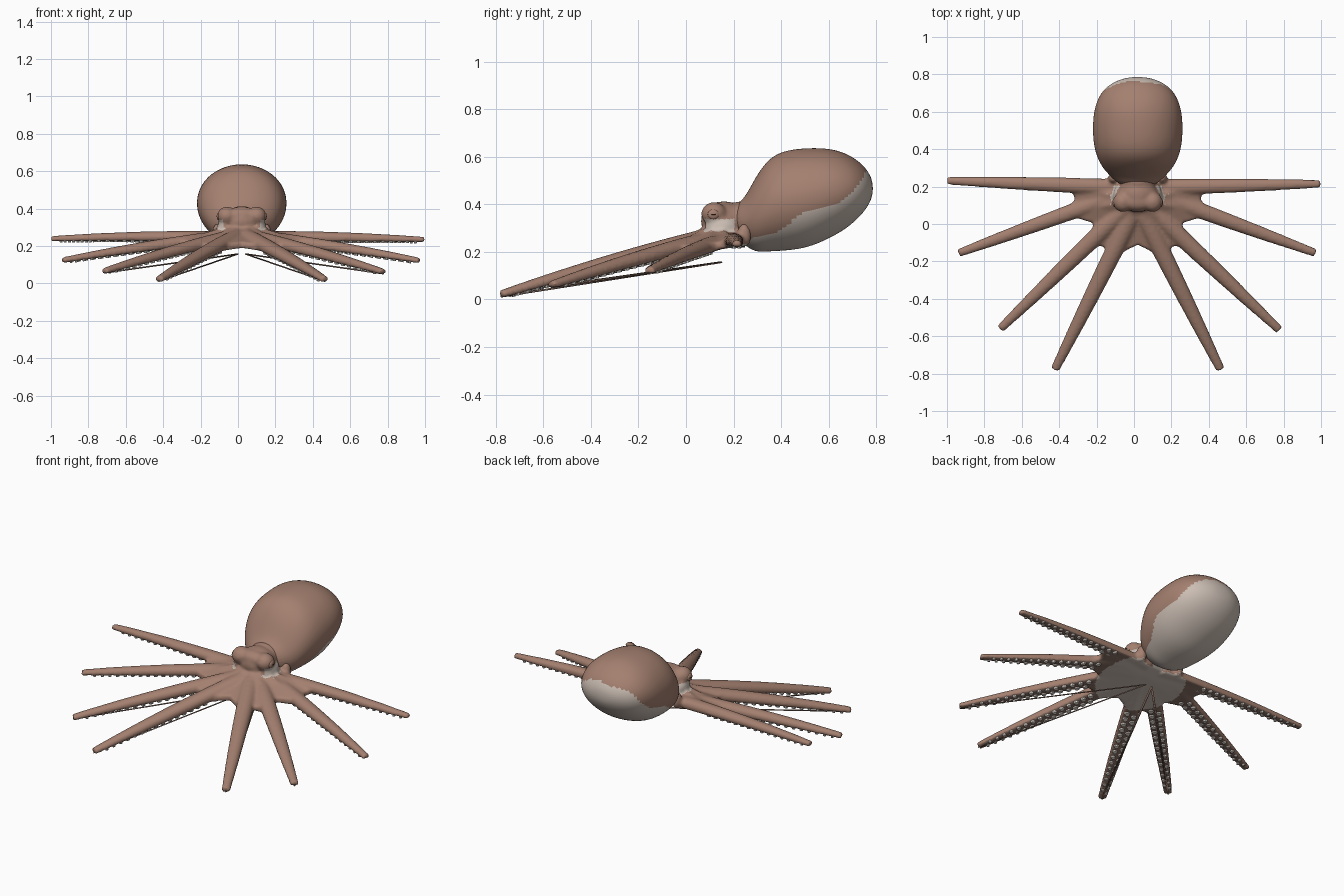
import bpy, bmesh, math
from mathutils import Vector, Matrix

if "Cube" in bpy.data.objects:
    bpy.data.objects.remove(bpy.data.objects["Cube"])

CX = 0.02  # the body sits slightly right of the arm span's centre


def material(name, rgb):
    m = bpy.data.materials.new(name)
    m.diffuse_color = (*rgb, 1)
    m.use_nodes = True
    m.node_tree.nodes["Principled BSDF"].inputs["Base Color"].default_value = m.diffuse_color
    return m


BROWN = material("skin brown", (0.37, 0.215, 0.16))
CREAM = material("belly cream", (0.60, 0.515, 0.455))
UNDER = material("arm underside brown", (0.25, 0.16, 0.125))
SUCKER = material("sucker cream", (0.75, 0.69, 0.63))
DARK = material("pupil dark", (0.05, 0.03, 0.025))


def add_loft(bm, rings):
    """Skin closed rings of points and cap both ends."""
    vs = [[bm.verts.new(p) for p in r] for r in rings]
    n = len(vs[0])
    for a, b in zip(vs, vs[1:]):
        for i in range(n):
            j = (i + 1) % n
            bm.faces.new((a[i], a[j], b[j], b[i]))
    bm.faces.new(vs[0])
    bm.faces.new(vs[-1])


def add_ball(bm, centre, radii, seg=24):
    mat = Matrix.Translation(centre) @ Matrix.Diagonal((*radii, 1))
    bmesh.ops.create_uvsphere(bm, u_segments=seg, v_segments=seg // 2, radius=1, matrix=mat)


def make_object(name, bm, mats, modifiers=(), rule=None):
    """Make the object, bake its modifiers, then colour its faces by the rule."""
    bmesh.ops.recalc_face_normals(bm, faces=bm.faces[:])
    me = bpy.data.meshes.new(name)
    bm.to_mesh(me)
    bm.free()
    ob = bpy.data.objects.new(name, me)
    bpy.context.collection.objects.link(ob)
    ob.location.x = CX
    for kind, settings in modifiers:
        mod = ob.modifiers.new(kind.title(), kind)
        for k, v in settings.items():
            setattr(mod, k, v)
    if modifiers:
        bpy.context.view_layer.update()
        deps = bpy.context.evaluated_depsgraph_get()
        baked = bpy.data.meshes.new_from_object(ob.evaluated_get(deps))
        ob.modifiers.clear()
        ob.data = baked
    ob.data.materials.clear()
    for m in mats:
        ob.data.materials.append(m)
    for p in ob.data.polygons:
        p.use_smooth = True
        p.material_index = rule(p.center, p.normal) if rule else 0
    return ob


# Mantle: rings along y as (y, centre z, half width, half height)
STATIONS = [(.20, .33, .09, .065), (.245, .325, .135, .095), (.29, .355, .182, .158),
            (.35, .40, .217, .199), (.42, .417, .237, .213), (.51, .427, .243, .212),
            (.60, .446, .237, .192), (.67, .456, .215, .162), (.72, .462, .183, .126),
            (.76, .466, .13, .085), (.787, .467, .05, .032)]
bm = bmesh.new()
SIDES = 28
add_loft(bm, [[Vector((w * math.cos(a), y, z + h * math.sin(a)))
               for a in (2 * math.pi * i / SIDES for i in range(SIDES))]
              for y, z, w, h in STATIONS])


def mantle_rule(c, n):
    edge = (0.25 + 0.44 * (c.y - 0.27) + 0.9 * max(0, c.y - .69)
            + 0.012 * math.sin(28 * c.y) + 0.008 * math.sin(31 * c.x))
    return 1 if c.y > 0.25 and c.z < edge else 0


make_object("mantle", bm, [BROWN, CREAM], [("SUBSURF", {"levels": 2})], mantle_rule)

# Arms: root, tip and thickness, back pair to front pair
ARMS = [((-.05, .195, .245), (-1.018, .232, .237), .88), ((.05, .195, .245), (.978, .215, .232), .88),
        ((-.08, .165, .25), (-.957, -.155, .122), .92), ((.08, .165, .25), (.95, -.155, .12), .92),
        ((-.05, .10, .25), (-.735, -.56, .064), .97), ((.05, .10, .25), (.757, -.566, .06), .97),
        ((-.03, .05, .25), (-.443, -.778, .02), 1.0), ((.03, .05, .25), (.443, -.778, .02), 1.0)]


def arm_frame(arm, t):
    """Centre, tangent, side, up and half width at t along an arm."""
    a, b, k = Vector(arm[0]), Vector(arm[1]), arm[2]
    centre = a.lerp(b, t) + Vector((0, 0, .025 * t * (1 - t)))
    tan = (b - a).normalized()
    side = tan.cross(Vector((0, 0, 1))).normalized()
    return centre, tan, side, side.cross(tan), k * (.050 - .026 * t ** 1.8)


bm = bmesh.new()
for arm in ARMS:
    rings = []
    for s in range(17):
        c, tan, side, up, w = arm_frame(arm, s / 16)
        ring = []
        for i in range(14):
            a = 2 * math.pi * i / 14
            rise = .8 * math.sin(a) if math.sin(a) > 0 else max(math.sin(a), -.55)
            ring.append(c + side * w * math.cos(a) + up * w * rise)
        rings.append(ring)
    add_loft(bm, rings)

# Web between the arms: rim runs alternately along arms and valleys
HALF_RIM = [(-.11, .225, .25), (-.36, .205, .237), (-.335, .13, .225), (-.40, .055, .213),
            (-.235, .005, .212), (-.27, -.115, .195), (-.155, -.12, .195),
            (-.165, -.22, .175), (-.07, -.145, .195)]
rim = [Vector(p) for p in HALF_RIM] + [Vector((0, -.11, .205))]
rim += [Vector((-x, y, z)) for x, y, z in reversed(HALF_RIM)]
top, base = Vector((0, .13, .33)), Vector((0, .12, .205))
thick = Vector((0, 0, .017))
add_loft(bm, [[top.lerp(p, .15) for p in rim],
              [top.lerp(p, .55) + Vector((0, 0, -.002)) for p in rim],
              [p + thick for p in rim], [p - thick for p in rim],
              [base.lerp(p, .2) for p in rim]])

# Head, neck, eye mounds and siphon lobes, merged with arms into one skin
add_ball(bm, (0, .16, .33), (.105, .098, .083))
add_ball(bm, (0, .23, .33), (.095, .075, .083))
add_ball(bm, (0, .12, .362), (.10, .052, .047))
for s in (-1, 1):
    add_ball(bm, (s * .08, .118, .36), (.052, .054, .05))
    add_ball(bm, (s * .09, .15, .305), (.04, .07, .045))
    add_ball(bm, (s * .13, .245, .27), (.028, .03, .05))


def skin_rule(c, n):
    if abs(c.x) > .07 and .075 < c.y < .205 and .27 < c.z < .34 and abs(n.x) > .4:
        return 1                            # pale cheek below each eye
    if n.z < -.65 and c.z < .29:
        return 1 if math.hypot(c.x, c.y - .08) < .25 else 2
    return 0


make_object("head_and_arms", bm, [BROWN, CREAM, UNDER],
            [("REMESH", {"mode": 'VOXEL', "voxel_size": .0095}),
             ("SMOOTH", {"factor": .5, "iterations": 4})], skin_rule)

# Suckers: two staggered rows of short cups under each arm
bm = bmesh.new()
for arm in ARMS:
    for row in (-1, 1):
        for i in range(15):
            t = .27 + .70 * (i + (.5 if row > 0 else 0)) / 15
            c, tan, side, up, w = arm_frame(arm, t)
            pos = c + side * row * w * .44 - up * (w * .55 + .001)
            rot = Matrix((side, tan, up)).transposed().to_4x4()
            bmesh.ops.create_cone(bm, cap_ends=True, segments=8, radius1=w * .30,
                                  radius2=w * .38, depth=.012,
                                  matrix=Matrix.Translation(pos) @ rot)
suckers = make_object("suckers", bm, [SUCKER])
for p in suckers.data.polygons:
    p.use_smooth = False

# Thin cords running from the front arm tips back under the web
bm = bmesh.new()
for arm in ARMS[4:]:
    tip = Vector(arm[1]) - Vector((0, 0, .008))
    end = Vector((math.copysign(.02, tip.x), .15, .157))
    side = (end - tip).cross(Vector((0, 0, 1))).normalized() * .006
    up = Vector((0, 0, .004))
    add_loft(bm, [[p + side, p + up, p - side, p - up] for p in (tip, end)])
make_object("under_cords", bm, [UNDER])

# Eyelids and slit pupils on the eye mounds
for name, mat, x, radii in (("eyelids", BROWN, .124, (.010, .024, .021)),
                            ("pupils", DARK, .131, (.005, .012, .003))):
    bm = bmesh.new()
    for s in (-1, 1):
        add_ball(bm, (s * x, .115, .358), radii, 16)
    make_object(name, bm, [mat])
